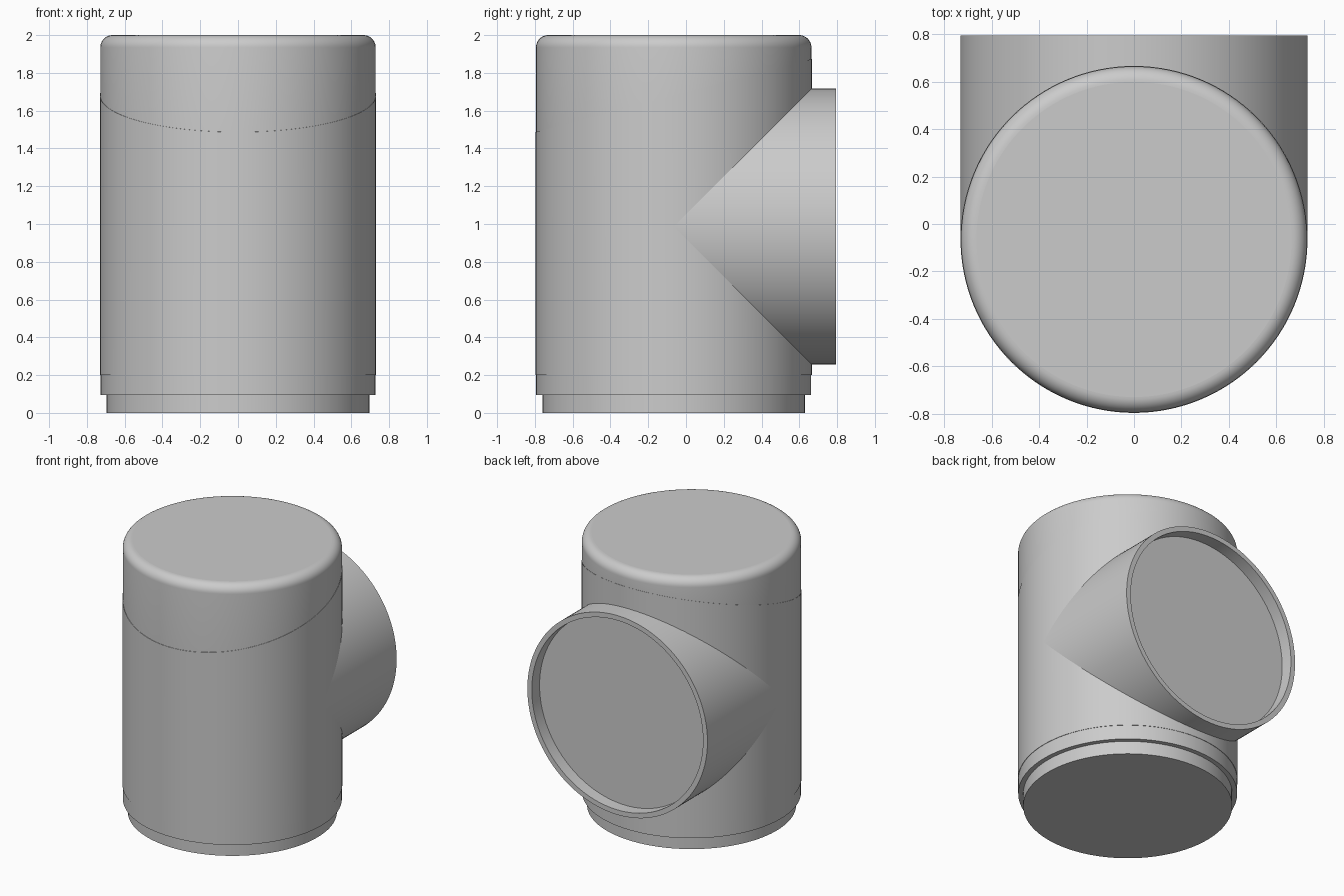
import bpy, bmesh, math
from mathutils import Matrix, Vector

cube = bpy.data.objects.get("Cube")
if cube:
    bpy.data.objects.remove(cube, do_unlink=True)

RADIUS = 0.731       # main tube and branch
INNER = 0.695        # plug and socket
AXIS_Y = -0.065      # tube axis
BACK_Y = 0.795       # open end of the branch
BRANCH_Z = 0.987
SEGMENTS = 128

grey = bpy.data.materials.new("plain grey")
grey.use_nodes = True
grey.diffuse_color = (0.6, 0.6, 0.6, 1)
grey.node_tree.nodes["Principled BSDF"].inputs["Base Color"].default_value = (0.6, 0.6, 0.6, 1)


def lathe(name, profile, location, rotation=0, cut=None):
    """Turn an (r, z) profile around z; cut = (point, normal) keeps the side behind the normal."""
    bm = bmesh.new()
    rings = []
    for r, z in profile:
        angles = [2 * math.pi * i / SEGMENTS for i in range(SEGMENTS)]
        rings.append([bm.verts.new((r * math.cos(a), r * math.sin(a), z)) for a in angles])
    for low, high in zip(rings, rings[1:]):
        for i in range(SEGMENTS):
            j = (i + 1) % SEGMENTS
            bm.faces.new((low[i], low[j], high[j], high[i]))
    bm.faces.new(rings[0][::-1])
    bm.faces.new(rings[-1])
    if cut:
        geom = bm.verts[:] + bm.edges[:] + bm.faces[:]
        bmesh.ops.bisect_plane(bm, geom=geom, plane_co=cut[0], plane_no=cut[1], clear_outer=True)
        bmesh.ops.holes_fill(bm, edges=[e for e in bm.edges if e.is_boundary], sides=0)
    bmesh.ops.recalc_face_normals(bm, faces=bm.faces[:])
    # Curved walls are smooth, end discs flat, corners sharp
    for face in bm.faces:
        face.smooth = len(face.verts) < 8
    for edge in bm.edges:
        edge.smooth = edge.calc_face_angle(0) < math.radians(30)
    bm.transform(Matrix.Translation(location) @ Matrix.Rotation(rotation, 4, "X"))
    mesh = bpy.data.meshes.new(name)
    bm.to_mesh(mesh)
    bm.free()
    mesh.materials.append(grey)
    obj = bpy.data.objects.new(name, mesh)
    bpy.context.collection.objects.link(obj)
    return obj


base = Vector((0, AXIS_Y, 0))

# Slanted seam between the body and the cap
seam = Vector((0, 0, 1.68))
slope = Vector((0, -0.265, 1)).normalized()

# Plug and lower collar
lathe("bottom_plug", [(INNER, 0), (INNER, 0.15)], base)
lathe("lower_collar", [(RADIUS - 0.003, 0.095), (RADIUS - 0.003, 0.2)], base)

# Main tube below the seam
lathe("tube_body", [(RADIUS, 0.2), (RADIUS, 2)], base, cut=(seam, slope))

# Cap above the seam, with a rounded top edge
cap_r, bevel = RADIUS - 0.002, 0.065
arc = [math.pi / 2 * i / 10 for i in range(11)]
cap_profile = [(cap_r, 1)] + [
    (cap_r - bevel + bevel * math.cos(a), 2 - bevel + bevel * math.sin(a)) for a in arc]
lathe("top_cap", cap_profile, base, cut=(seam, -slope))

# Branch pipe to the back, with a shallow socket
length = BACK_Y - AXIS_Y
lathe("branch_pipe",
      [(RADIUS, 0), (RADIUS, length), (INNER, length), (INNER, length - 0.09)],
      Vector((0, AXIS_Y, BRANCH_Z)), rotation=-math.pi / 2)
